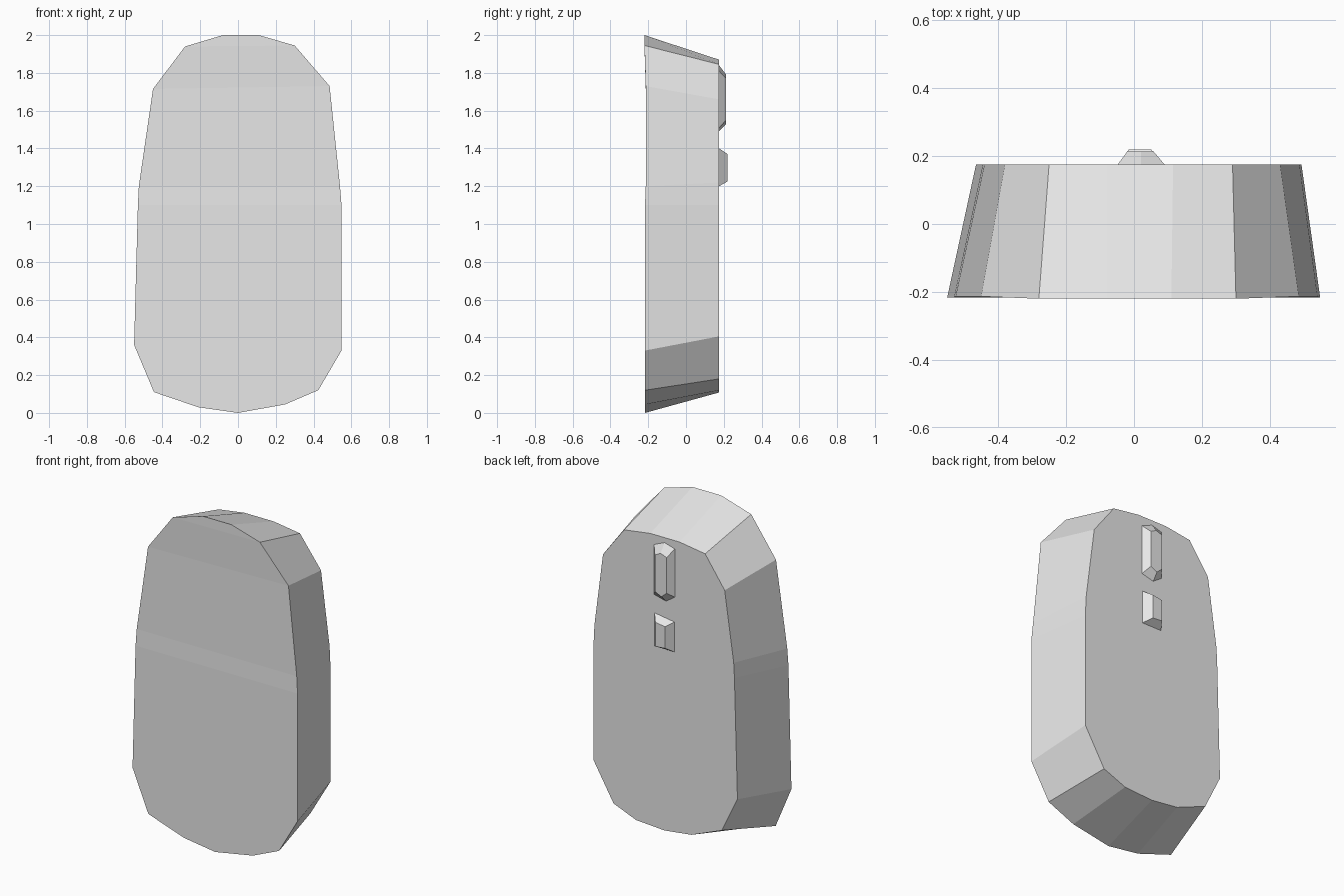
import bpy
import bmesh

if "Cube" in bpy.data.objects:
    bpy.data.objects.remove(bpy.data.objects["Cube"], do_unlink=True)

grey = bpy.data.materials.new("light grey")
grey.use_nodes = True
grey.diffuse_color = (0.8, 0.8, 0.8, 1)
grey.node_tree.nodes["Principled BSDF"].inputs["Base Color"].default_value = grey.diffuse_color


def add_object(name, bm):
    bmesh.ops.recalc_face_normals(bm, faces=bm.faces)
    mesh = bpy.data.meshes.new(name)
    bm.to_mesh(mesh)
    bm.free()
    mesh.materials.append(grey)
    bpy.context.collection.objects.link(bpy.data.objects.new(name, mesh))


def ring(bm, outline, depth):
    """Vertices of an (x, z) outline; depth gives y from z."""
    return [bm.verts.new((x, depth(z), z)) for x, z in outline]


def bridge(bm, a, b):
    for i in range(len(a)):
        j = (i + 1) % len(a)
        bm.faces.new((a[i], a[j], b[j], b[i]))


def front_depth(z):
    # The large face has a shallow step across the middle
    return -0.22 if z > 1.9 else -0.213 if z > 1.15 else -0.217


BACK = 0.175

# Body: tapered shell, outlines run down the left side and up the right side
front_left = [(0.11, 2.0), (0.30, 1.945), (0.485, 1.73), (0.54, 1.2), (0.548, 1.1),
              (0.548, 0.33), (0.425, 0.12), (0.25, 0.045)]
front_right = [(-0.08, 2.0), (-0.28, 1.94), (-0.45, 1.715), (-0.525, 1.2), (-0.53, 1.1),
               (-0.55, 0.36), (-0.445, 0.11), (-0.21, 0.03)]
back_left = [(0.115, 1.87), (0.29, 1.845), (0.43, 1.66), (0.487, 1.22), (0.493, 1.1),
             (0.493, 0.405), (0.36, 0.18), (0.21, 0.12)]
back_right = [(-0.08, 1.87), (-0.25, 1.845), (-0.38, 1.66), (-0.44, 1.24), (-0.445, 1.15),
              (-0.465, 0.425), (-0.36, 0.21), (-0.16, 0.13)]
bm = bmesh.new()
front = ring(bm, front_left + [(0, 0)] + front_right[::-1], front_depth)
back = ring(bm, back_left + [(0.02, 0.108)] + back_right[::-1], lambda z: BACK)
bridge(bm, front, back)
bm.faces.new(back)
half = len(front_left)
for i in range(half - 1):
    bm.faces.new((front[i], front[i + 1], front[-2 - i], front[-1 - i]))
bm.faces.new(front[half - 1:half + 2])
add_object("body", bm)


def raised_button(name, base, top, height):
    bm = bmesh.new()
    low = ring(bm, base, lambda z: BACK)
    high = ring(bm, top, lambda z: height)
    bridge(bm, low, high)
    bm.faces.new(low)
    bm.faces.new(high)
    add_object(name, bm)


# Scroll wheel and small button on the back
raised_button("scroll_wheel",
              [(0.09, 1.81), (0.02, 1.84), (-0.048, 1.82), (-0.048, 1.53), (0.01, 1.49), (0.09, 1.51)],
              [(0.058, 1.77), (0.02, 1.79), (-0.02, 1.775), (-0.02, 1.56), (0.015, 1.53), (0.058, 1.55)],
              0.213)
raised_button("small_button",
              [(0.087, 1.4), (-0.045, 1.38), (-0.045, 1.2), (0.087, 1.2)],
              [(0.05, 1.37), (-0.015, 1.36), (-0.015, 1.23), (0.05, 1.225)],
              0.22)
